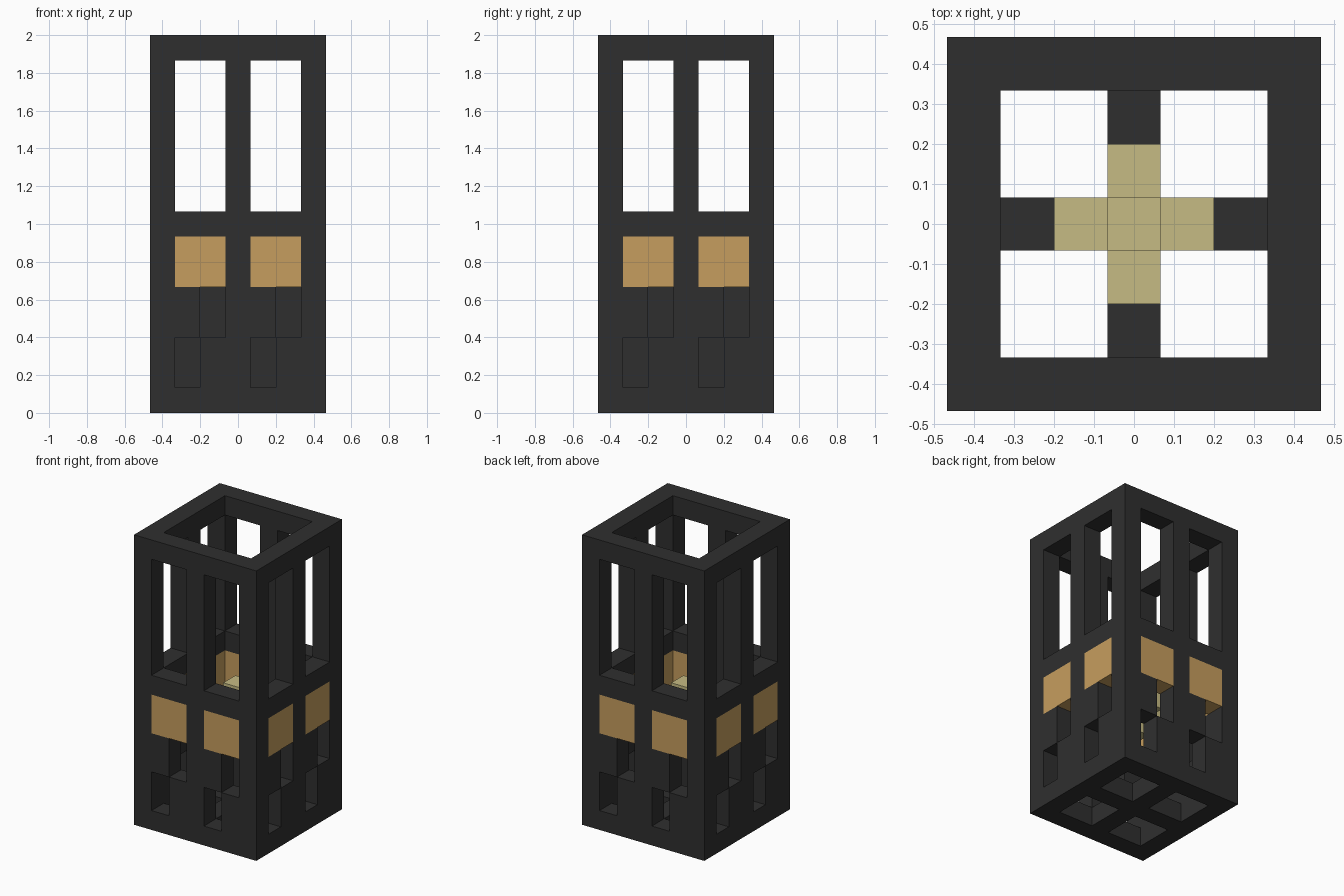
import bpy

if "Cube" in bpy.data.objects:
    bpy.data.objects.remove(bpy.data.objects["Cube"])

U = 2 / 15          # edge of one building block
cells = {}          # block position -> part name


def fill(part, xs, ys, zs):
    for i in xs:
        for j in ys:
            for k in zs:
                cells[(i, j, k)] = part


def clear(xs, ys, zs):
    for i in xs:
        for j in ys:
            for k in zs:
                cells.pop((i, j, k), None)


def quarter_turns(i, j):
    for _ in range(4):
        yield i, j
        i, j = 6 - j, i


# Hollow tower with an open top and a floor one block thick
fill("frame", range(7), range(7), range(15))
clear(range(1, 6), range(1, 6), range(1, 15))
clear((1, 2, 4, 5), (1, 2, 4, 5), (0,))

# Openings and panels of one wall, repeated around the tower
for column in (1, 2, 4, 5):
    for i, j in quarter_turns(column, 0):
        clear((i,), (j,), range(8, 14))                # tall windows
        fill("panels", (i,), (j,), (5, 6))             # amber panels
        low = (3, 4) if column in (2, 5) else (1, 2)   # staggered vents
        clear((i,), (j,), low)

# Glowing cross in the middle
fill("flame", (3,), (3,), (4, 5, 6))
for i, j in quarter_turns(2, 3):
    fill("flame", (i,), (j,), (5,))


def material(name, srgb):
    m = bpy.data.materials.new(name)
    lin = [((c / 255 + 0.055) / 1.055) ** 2.4 for c in srgb]
    m.diffuse_color = (*lin, 1)
    m.use_nodes = True
    m.node_tree.nodes["Principled BSDF"].inputs["Base Color"].default_value = m.diffuse_color
    return m


def build(part, mat):
    """Make one object from the exposed sides of all blocks of a part."""
    index, verts, faces = {}, [], []
    for cell, owner in cells.items():
        if owner != part:
            continue
        for axis in range(3):
            for side in (0, 1):
                near = list(cell)
                near[axis] += 2 * side - 1
                if tuple(near) in cells:
                    continue
                ring = []
                for p, q in ((0, 0), (1, 0), (1, 1), (0, 1)):
                    v = list(cell)
                    v[axis] += side
                    v[(axis + 1) % 3] += p
                    v[(axis + 2) % 3] += q
                    v = tuple(v)
                    if v not in index:
                        index[v] = len(verts)
                        verts.append(((v[0] - 3.5) * U, (v[1] - 3.5) * U, v[2] * U))
                    ring.append(index[v])
                faces.append(ring if side else ring[::-1])
    mesh = bpy.data.meshes.new(part)
    mesh.from_pydata(verts, [], faces)
    mesh.materials.append(mat)
    bpy.context.collection.objects.link(bpy.data.objects.new(part, mesh))


build("frame", material("charcoal", (47, 47, 47)))
build("panels", material("amber", (198, 158, 94)))
build("flame", material("pale_yellow", (198, 187, 131)))
